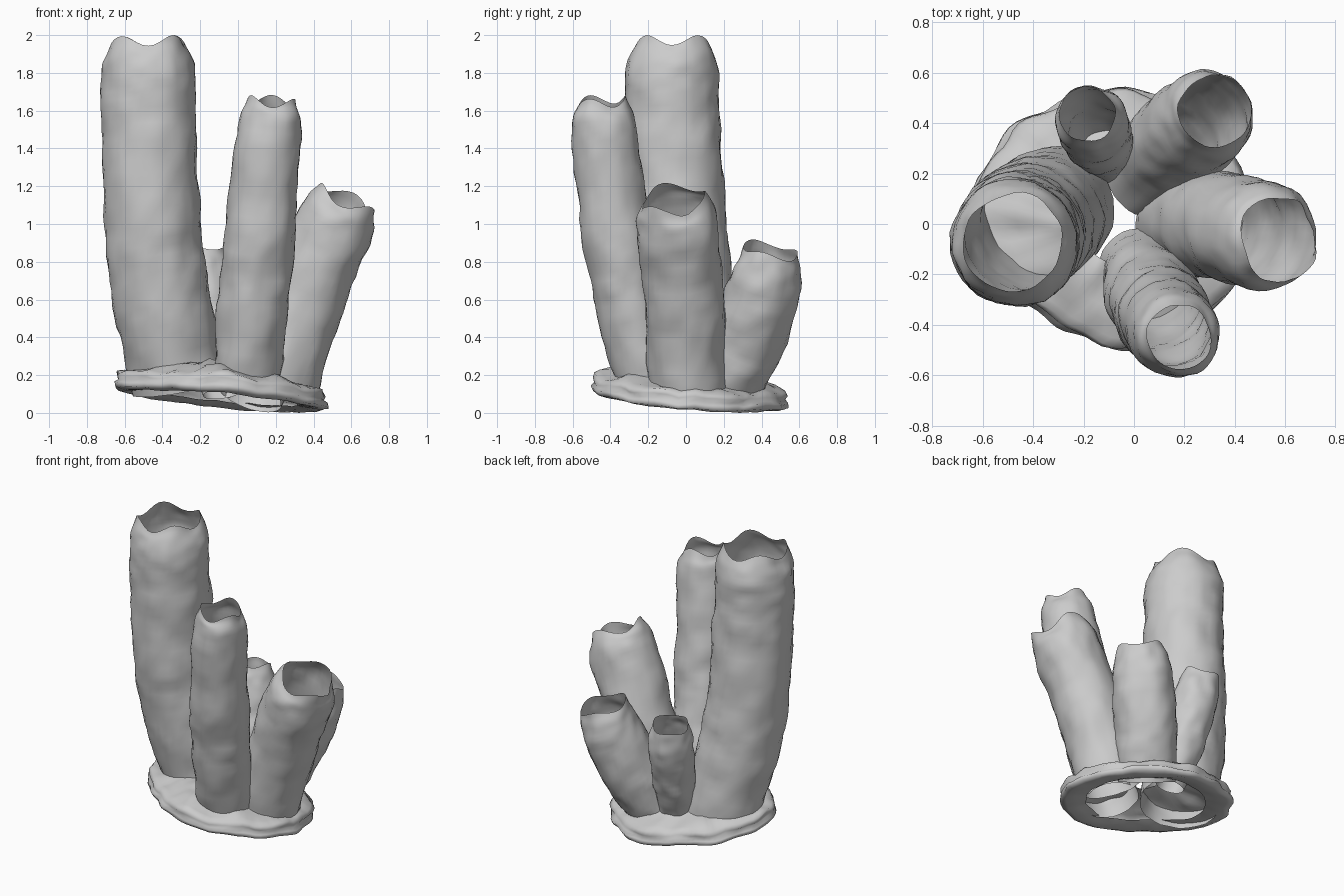
import bpy, bmesh, math
from mathutils import Vector, noise

if "Cube" in bpy.data.objects:
    bpy.data.objects.remove(bpy.data.objects["Cube"])

SIDES = 40
STEPS = 9


def catmull(a, b, c, d, t):
    return 0.5 * (2 * b + (c - a) * t + (2 * a - 5 * b + 4 * c - d) * t * t
                  + (3 * b - a - 3 * c + d) * t ** 3)


def lump(p, big, small):
    return noise.noise(p * 5) * big + noise.noise(p * 13) * small


def skin(name, rings):
    """Join closed rings of points into one open, smooth shell."""
    bm = bmesh.new()
    rows = [[bm.verts.new(p) for p in ring] for ring in rings]
    for r0, r1 in zip(rows, rows[1:]):
        n = len(r0)
        for i in range(n):
            j = (i + 1) % n
            bm.faces.new((r0[i], r0[j], r1[j], r1[i]))
    for f in bm.faces:
        f.smooth = True
    mesh = bpy.data.meshes.new(name)
    bm.to_mesh(mesh)
    bm.free()
    ob = bpy.data.objects.new(name, mesh)
    bpy.context.collection.objects.link(ob)
    return ob


def tube(name, stations, waves, phase, amp):
    """Leaning open tube through (x, y, z, radius) stations, with a scalloped rim."""
    s = [Vector(p) for p in stations]
    s = [2 * s[0] - s[1]] + s + [2 * s[-1] - s[-2]]
    path = []
    for k in range(1, len(s) - 2):
        for i in range(STEPS):
            path.append(catmull(*s[k - 1:k + 3], i / STEPS))
    path.append(s[-2])
    last = len(path) - 1
    rings = []
    for k, q in enumerate(path):
        axis = (path[min(k + 1, last)].to_3d() - path[max(k - 1, 0)].to_3d()).normalized()
        u = (Vector((1, 0, 0)) - axis * axis.x).normalized()
        v = axis.cross(u)
        lift = amp * max(0, 1 - (last - k) / STEPS) ** 1.5
        ring = []
        for i in range(SIDES):
            a = 2 * math.pi * i / SIDES
            out = u * math.cos(a) + v * math.sin(a)
            p = q.to_3d() + out * q.w
            p += out * lump(p, 0.015, 0.01)
            ring.append(p + axis * lift * math.cos(waves * a + math.radians(phase)))
        rings.append(ring)
    return skin(name, rings)


# Tubes
tube("tall_left_tube", [(-.315, .07, .14, .24), (-.405, .00, .6, .258), (-.455, -.045, 1.0, .258),
     (-.468, -.07, 1.5, .25), (-.472, -.075, 1.82, .245), (-.475, -.075, 1.97, .195)], 4, 180, .027)
tube("front_tube", [(.04, -.185, .14, .175), (.08, -.30, .6, .185), (.12, -.375, 1.0, .185),
     (.167, -.435, 1.5, .172), (.18, -.445, 1.65, .128)], 3, 90, .026)
tube("right_tube", [(.20, .01, .10, .205), (.355, -.01, .6, .212), (.515, -.05, 1.0, .212),
     (.575, -.065, 1.13, .165)], 3, 120, .03)
tube("back_right_tube", [(.06, .19, .10, .185), (.18, .33, .4, .198), (.285, .42, .7, .185),
     (.325, .45, .86, .145)], 3, 45, .015)
tube("back_small_tube", [(-.09, .24, .10, .09), (-.14, .34, .45, .135), (-.17, .405, .71, .14),
     (-.185, .435, .85, .11)], 3, 0, .012)

# Encrusting base: irregular outline, rolled rim, hollow underneath
outline = [Vector((*p, 0)) for p in (
    (.47, -.04), (.44, .19), (.34, .34), (.18, .46), (0, .54), (-.16, .52), (-.33, .47),
    (-.46, .40), (-.58, .25), (-.66, .08), (-.62, -.1), (-.5, -.25), (-.38, -.34),
    (-.24, -.44), (-.05, -.51), (.14, -.45), (.32, -.33), (.43, -.2))]
n = len(outline)
edge = [catmull(*[outline[(k + d) % n] for d in (-1, 0, 1, 2)], i / 5)
        for k in range(n) for i in range(5)]
centre = Vector((-.07, .02, 0))
profile = [(.70, .01), (.80, -.005), (.92, -.015), (.99, -.005), (1.0, .02), (.965, .035), (.98, .055),
           (.95, .08), (.88, .095), (.78, .11), (.66, .13), (.55, .15), (.44, .17), (.34, .19)]
rings = []
for k, h in profile:
    ring = []
    for e in edge:
        p = centre + (e - centre) * k
        wob = 1 + .05 * noise.noise(Vector((p.x * 7, p.y * 7, h * 20)))
        p = centre + (p - centre) * wob
        p.z = max(0.07 - .10 * p.x - .085 * p.y, .015) + h + lump(p, .035, .02) * (h + .06) / .2
        ring.append(p)
    rings.append(ring)
low = min(p.z for r in rings for p in r)
for r in rings:
    for p in r:
        p.z -= low
skin("base", rings)
